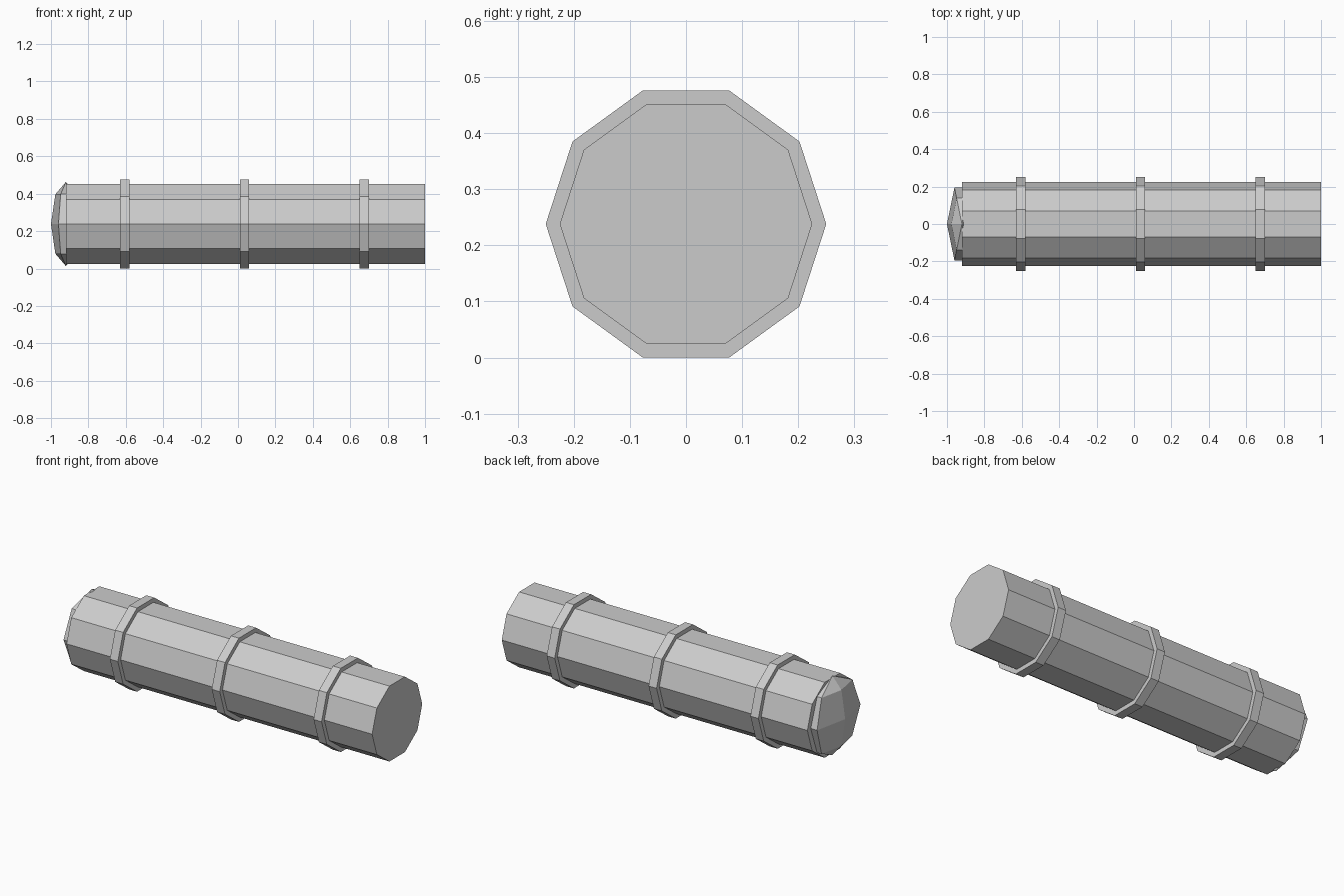
import bpy
from math import pi

cube = bpy.data.objects.get("Cube")
if cube:
    bpy.data.objects.remove(cube, do_unlink=True)

AXIS_Z = 0.238
SIDES = 10

grey = bpy.data.materials.new("plain_grey")
grey.use_nodes = True
colour = (0.6, 0.6, 0.6, 1)
grey.diffuse_color = colour
grey.node_tree.nodes["Principled BSDF"].inputs["Base Color"].default_value = colour


def finish(name):
    obj = bpy.context.object
    obj.name = name
    obj.data.materials.append(grey)
    bpy.ops.object.shade_flat()
    return obj


def tube(name, x_start, x_end, radius):
    """Ten-sided prism along x with flat faces up and down."""
    bpy.ops.mesh.primitive_cylinder_add(
        vertices=SIDES, radius=radius, depth=x_end - x_start,
        location=((x_start + x_end) / 2, 0, AXIS_Z), rotation=(0, pi / 2, 0))
    return finish(name)


# Main body
tube("body", -0.92, 1.0, 0.225)

# Raised bands
for i, x in enumerate((-0.605, 0.035, 0.675)):
    tube(f"band_{i + 1}", x - 0.025, x + 0.025, 0.25)

# Shallow faceted end cap
bpy.ops.mesh.primitive_uv_sphere_add(
    segments=6, ring_count=4, radius=1, location=(-0.92, 0, AXIS_Z),
    rotation=(0, 0, pi / 2))
cap = finish("end_cap")
# One equator corner points along -x
cap.rotation_euler = (0, 0, 0)
rim = min(v.co.x for v in cap.data.vertices)
if rim > -0.99:
    for v in cap.data.vertices:
        v.co.x, v.co.y = -v.co.y, v.co.x
cap.scale = (0.08, 0.225, 0.225)
